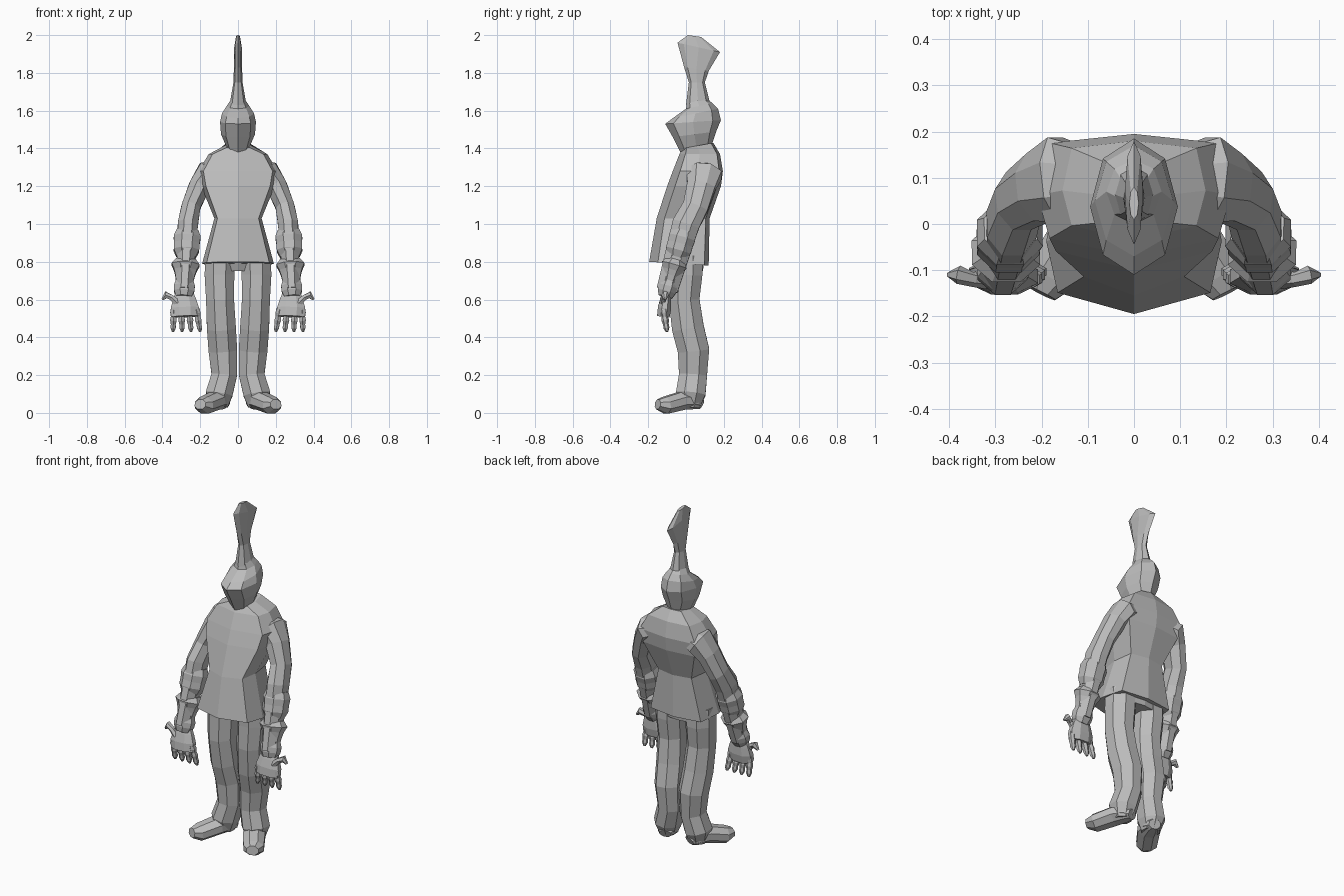
import bpy, bmesh
from mathutils import Vector
from math import cos, sin, copysign, tau

cube = bpy.data.objects.get("Cube")
if cube:
    bpy.data.objects.remove(cube)

grey = bpy.data.materials.new("plain grey")
grey.use_nodes = True
grey.diffuse_color = (.5, .5, .5, 1)
bsdf = grey.node_tree.nodes["Principled BSDF"]
bsdf.inputs["Base Color"].default_value = grey.diffuse_color


def skin(name, rings):
    """Bridge rings of points into a closed, flat shaded object."""
    bm = bmesh.new()
    loops = [[bm.verts.new(point) for point in ring] for ring in rings]
    for lower, upper in zip(loops, loops[1:]):
        for i in range(len(lower)):
            bm.faces.new((lower[i - 1], lower[i], upper[i], upper[i - 1]))
    bm.faces.new(loops[0])
    bm.faces.new(loops[-1])
    bmesh.ops.recalc_face_normals(bm, faces=bm.faces)
    mesh = bpy.data.meshes.new(name)
    bm.to_mesh(mesh)
    bm.free()
    mesh.materials.append(grey)
    part = bpy.data.objects.new(name, mesh)
    bpy.context.collection.objects.link(part)
    return part


def outline(z, width, front, back, lean=0, corner=1, back_curve=1, sides=8):
    """Symmetric cross-section pointed at the front; lean lifts the back."""
    ring = []
    for k in range(sides):
        angle = tau * k / sides
        side = copysign(abs(sin(angle)) ** corner, sin(angle))
        depth = (1 - cos(angle)) / 2
        if depth > .51:
            depth = 1 - (1 - depth) * back_curve
        ring.append((width * side, front + (back - front) * depth, z + lean * depth))
    return ring


def coat_outline(**sizes):
    """Boxy cross-section with a flattened back."""
    return outline(corner=.4, back_curve=.5, **sizes)


def tube(name, points, radii, flatness=1, across=(0, 1, 0), sides=8):
    """Sweep an ellipse along a path and mirror it to the other side."""
    points = [Vector(point) for point in points]
    last = len(points) - 1
    rings = []
    for i, (point, radius) in enumerate(zip(points, radii)):
        along = (points[min(i + 1, last)] - points[max(i - 1, 0)]).normalized()
        wide = Vector(across).cross(along).normalized() * radius
        deep = along.cross(wide) * flatness
        angles = [tau * (k + .5) / sides for k in range(sides)]
        rings.append([point + wide * cos(a) + deep * sin(a) for a in angles])
    skin(name, rings).modifiers.new("Mirror", 'MIRROR')


def straight_tube(name, start, end, radii, **options):
    """A tube whose rings are evenly spaced between two points."""
    steps = len(radii) - 1
    points = [start.lerp(end, i / steps) for i in range(len(radii))]
    tube(name, points, radii, **options)


# Coat with a pointed front, narrow waist and broad back
skin("coat", [
    coat_outline(z=.8, width=.19, front=-.195, back=.12, lean=-.02),
    coat_outline(z=1.03, width=.125, front=-.155, back=.125),
    coat_outline(z=1.2, width=.195, front=-.1, back=.185),
    coat_outline(z=1.28, width=.21, front=-.07, back=.195),
    coat_outline(z=1.37, width=.155, front=-.035, back=.18),
    coat_outline(z=1.4, width=.07, front=-.02, back=.145, lean=.03),
])

# Hips under the coat
skin("hips", [
    coat_outline(z=.75, width=.1, front=-.06, back=.09),
    coat_outline(z=.85, width=.14, front=-.1, back=.1),
])

# Helmet with a jutting brow and a sloping rim
skin("helmet", [
    outline(z=1.38, width=.06, front=-.03, back=.14, lean=.05),
    outline(z=1.46, width=.09, front=-.07, back=.16, lean=.03),
    outline(z=1.53, width=.095, front=-.11, back=.185, lean=.02),
    outline(z=1.56, width=.085, front=-.07, back=.17, lean=.05),
    outline(z=1.61, width=.06, front=0, back=.14, lean=.03),
    outline(z=1.67, width=.03, front=.01, back=.1),
])

# Thin crest that fans out at the top
skin("crest", [
    outline(z=1.63, width=.045, front=0, back=.13),
    outline(z=1.75, width=.024, front=.015, back=.1),
    outline(z=1.83, width=.022, front=-.01, back=.12, lean=-.02),
    outline(z=1.96, width=.02, front=-.045, back=.18, lean=-.05),
    outline(z=2, width=.01, front=.01, back=.08, lean=-.01),
])

# Arms: sleeve, turned-back cuff and banded gauntlet
shoulder = Vector((.205, .08, 1.2))
elbow = Vector((.265, 0, 1))
wrist = Vector((.285, -.1, .65))
tube("sleeve", [(.09, .1, 1.28), (.16, .095, 1.265), shoulder, (.25, .05, 1.09), elbow, wrist],
     [.05, .075, .06, .054, .058, .045], flatness=1.35)
straight_tube("cuff", elbow.lerp(wrist, .1), elbow.lerp(wrist, .5),
              [.062, .077, .073, .073, .055])
straight_tube("gauntlet", elbow.lerp(wrist, .54), elbow.lerp(wrist, 1.1),
              [.057, .08, .065, .056, .05, .06, .058, .045], flatness=.9)

# Palm, four banded fingers fanned out, and an outward thumb
straight_tube("palm", wrist, Vector((.28, -.12, .51)), [.045, .065, .08, .075], flatness=.48)
banded = [.018, .021, .016, .02, .015, .016, .007]
for i, finger in enumerate(("little", "ring", "middle", "index")):
    knuckle = Vector((.22 + .04 * i, -.12, .55))
    fingertip = Vector((.2 + .048 * i, -.1, .43))
    straight_tube(finger + "_finger", knuckle, fingertip, banded, sides=6)
tube("thumb", [(.32, -.12, .58), (.35, -.12, .61), (.38, -.11, .625), (.4, -.11, .6)],
     banded[1:4] + banded[-1:], sides=6)

# Trouser legs swelling backwards at the calf
tube("trouser_leg",
     [(.095, 0, .83), (.098, 0, .73), (.095, -.01, .6), (.088, .01, .45), (.08, .04, .33),
      (.073, .037, .2), (.1, .025, .1), (.1, .02, .03)],
     [.085, .085, .08, .083, .082, .073, .077, .05], flatness=1.1)

# Boots turned outwards
tube("boot", [(.08, .08, .045), (.09, .05, .06), (.12, -.02, .065), (.18, -.11, .04), (.2, -.15, .045)],
     [.035, .055, .065, .06, .035], flatness=.8, across=(0, 0, 1))
